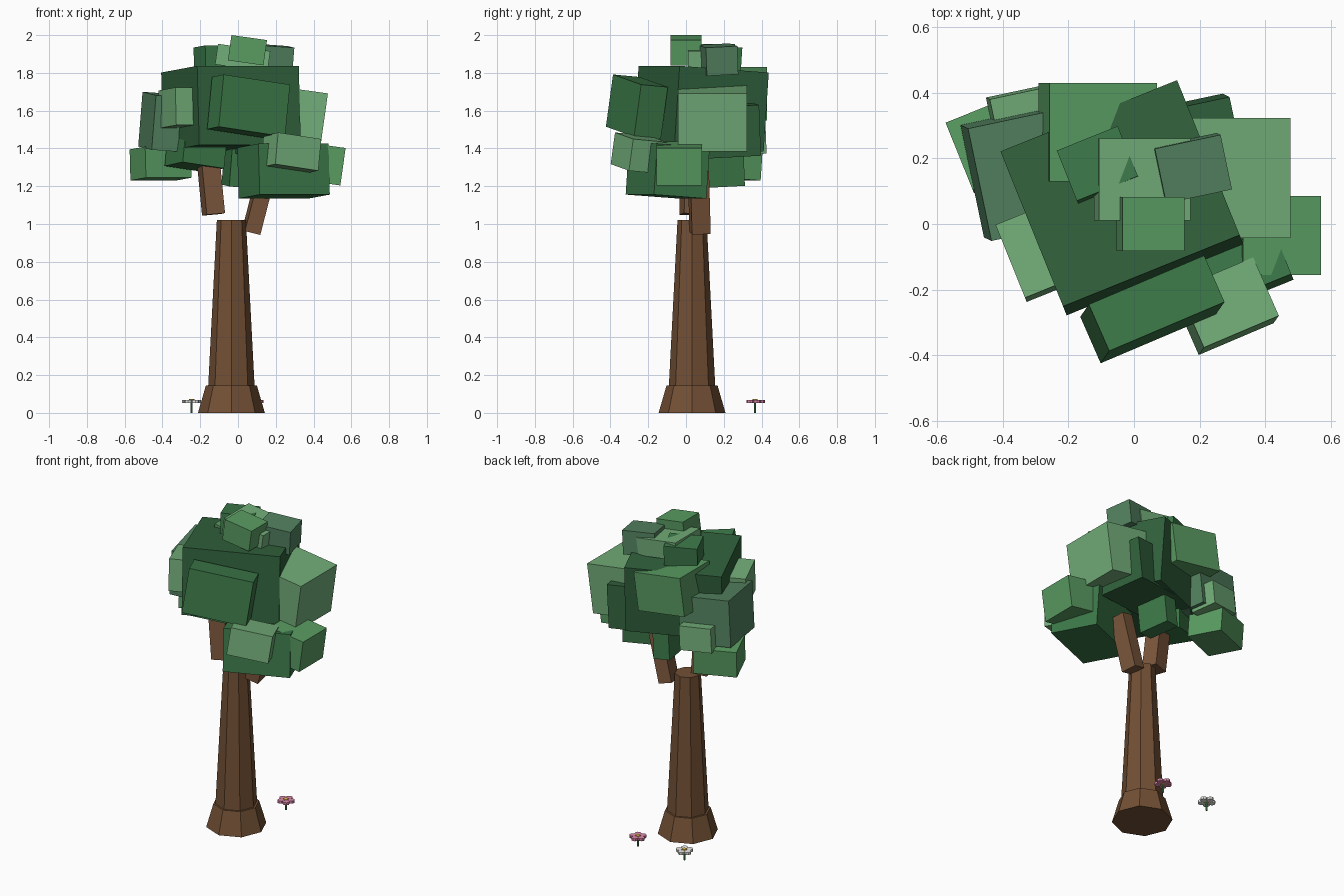
import bpy
from math import radians, cos, sin, pi

if "Cube" in bpy.data.objects:
    bpy.data.objects.remove(bpy.data.objects["Cube"])


def material(name, rgb):
    m = bpy.data.materials.new(name)
    m.diffuse_color = (*rgb, 1)
    m.use_nodes = True
    m.node_tree.nodes["Principled BSDF"].inputs["Base Color"].default_value = m.diffuse_color
    return m


BARK = material("bark", (0.17, 0.08, 0.035))
WOOD = material("branch_wood", (0.2, 0.095, 0.045))
DARK = material("leaf_dark", (0.03, 0.12, 0.045))
DEEP = material("leaf_deep", (0.045, 0.19, 0.065))
MID = material("leaf_mid", (0.1, 0.33, 0.12))
GREY = material("leaf_grey", (0.085, 0.22, 0.115))
LIGHT = material("leaf_light", (0.17, 0.42, 0.19))
WHITE = material("petal_white", (0.85, 0.85, 0.82))
PINK = material("petal_pink", (0.75, 0.25, 0.42))
YELLOW = material("flower_center", (0.9, 0.6, 0.1))
STEM = material("stem_green", (0.08, 0.3, 0.1))


def finish(name, mat):
    o = bpy.context.object
    o.name = name
    o.data.materials.append(mat)
    return o


def box(name, mat, loc, size, tilt):
    bpy.ops.mesh.primitive_cube_add(size=1, location=loc,
                                    rotation=[radians(a) for a in tilt])
    finish(name, mat).scale = size


def taper(name, mat, x, y, z0, z1, r0, r1, sides=8):
    bpy.ops.mesh.primitive_cone_add(vertices=sides, radius1=r0, radius2=r1,
                                    depth=z1 - z0, location=(x, y, (z0 + z1) / 2))
    finish(name, mat)


# Trunk with flared foot
taper("trunk_foot", BARK, -0.035, 0.032, 0, 0.145, 0.177, 0.135)
taper("trunk", BARK, -0.035, 0.032, 0.1, 1.02, 0.125, 0.077)

# Branches
box("left_branch", WOOD, (-0.145, 0.03, 1.21), (0.1, 0.1, 0.32), (-3, -5, 15))
box("right_branch", WOOD, (0.112, 0.07, 1.12), (0.085, 0.1, 0.34), (4, 14, 10))

# Foliage blocks come in four orientations, each sharing one tilt
STRAIGHT, SLIGHT, TURNED, SLANTED = (0, 8, 0), (3, 4, 12), (-4, 0, 22), (-5, 8, 23)


def foliage(name, mat, tilt, loc, size):
    box(name + "_foliage", mat, loc, size, tilt)


# Crown core and front
foliage("core", DARK, TURNED, (-.037, .08, 1.61), (.58, .51, .42))
foliage("front", DEEP, SLANTED, (.056, -.26, 1.62), (.385, .155, .28))

# Top cluster
foliage("tip", MID, STRAIGHT, (.05, 0, 1.92), (.19, .165, .135))
foliage("top_right", GREY, SLIGHT, (.175, .17, 1.87), (.205, .17, .15))
foliage("top_middle", LIGHT, STRAIGHT, (.025, .135, 1.88), (.28, .25, .11))
foliage("top_left", DEEP, TURNED, (-.11, .18, 1.87), (.2, .165, .14))

# Right side
foliage("right", LIGHT, STRAIGHT, (.296, .14, 1.56), (.32, .365, .31))
foliage("right_low", MID, STRAIGHT, (.437, -.035, 1.32), (.24, .24, .2))
foliage("front_low", DEEP, TURNED, (.241, -.097, 1.28), (.4, .3, .27))
foliage("front_corner", LIGHT, SLANTED, (.28, -.25, 1.375), (.25, .195, .17))

# Back
foliage("back", MID, STRAIGHT, (-.11, .28, 1.69), (.33, .3, .24))
foliage("back_right", DARK, SLIGHT, (.145, .21, 1.5), (.34, .3, .27))
foliage("back_left", LIGHT, SLIGHT, (-.33, .32, 1.45), (.2, .17, .15))

# Left side and underside
foliage("left", GREY, SLIGHT, (-.325, .158, 1.535), (.32, .35, .29))
foliage("left_front", LIGHT, TURNED, (-.3, -.09, 1.615), (.16, .24, .2))
foliage("left_low", MID, TURNED, (-.41, .25, 1.32), (.26, .22, .165))
foliage("under_left", DEEP, SLANTED, (-.225, .06, 1.365), (.24, .24, .13))
foliage("under_back", DEEP, SLIGHT, (-.01, .2, 1.3), (.1, .2, .2))


# Flowers: stem, ring of petals, centre
def flower(name, mat, x, y):
    taper(name + "_stem", STEM, x, y, 0, 0.06, 0.006, 0.006, 6)
    for k in range(5):
        a = 2 * pi * k / 5 + pi / 2
        taper(f"{name}_petal_{k + 1}", mat, x + 0.032 * cos(a), y + 0.032 * sin(a),
              0.053, 0.069, 0.02, 0.02)
    taper(name + "_center", YELLOW, x, y, 0.053, 0.073, 0.014, 0.014)


flower("white_flower", WHITE, -0.245, 0.365)
flower("pink_flower", PINK, 0.085, 0.365)
